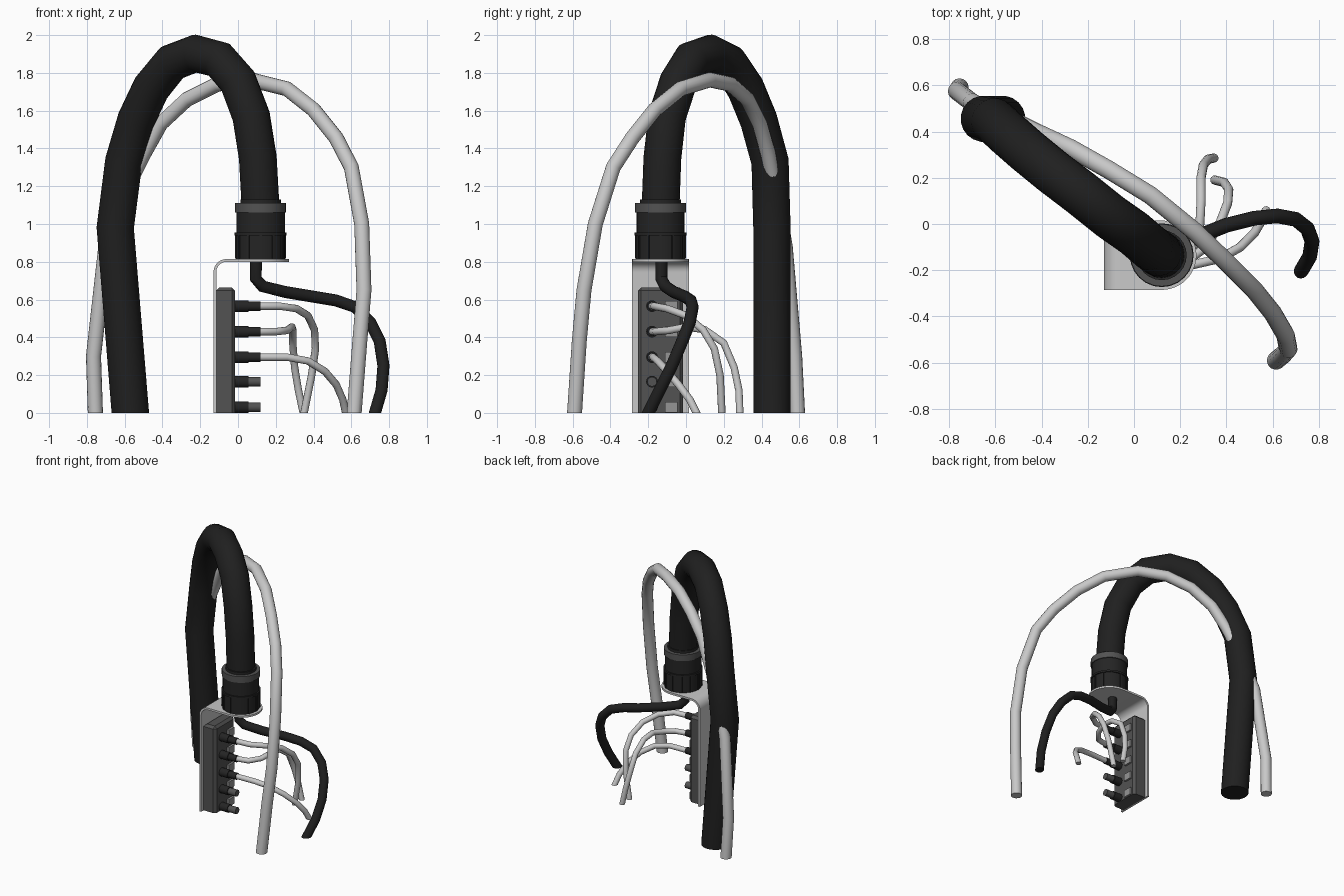
import bpy, bmesh, math
from mathutils import Vector, Matrix

if "Cube" in bpy.data.objects:
    bpy.data.objects.remove(bpy.data.objects["Cube"])


def material(name, v):
    m = bpy.data.materials.new(name)
    m.diffuse_color = (v, v, v, 1)
    m.use_nodes = True
    m.node_tree.nodes["Principled BSDF"].inputs["Base Color"].default_value = m.diffuse_color
    return m


BLACK = material("black rubber", 0.014)
COLLAR = material("black plastic", 0.018)
DARK = material("dark grey", 0.085)
LIGHT = material("light grey", 0.58)
SOCKET = material("mid grey", 0.3)


def finish(name, bm, mat, angle=35):
    """Cut everything flat at the floor, then make the object."""
    geom = bm.verts[:] + bm.edges[:] + bm.faces[:]
    cut = bmesh.ops.bisect_plane(bm, geom=geom, plane_co=(0, 0, 0),
                                 plane_no=(0, 0, 1), clear_inner=True)["geom_cut"]
    edges = [e for e in cut if isinstance(e, bmesh.types.BMEdge)]
    if edges:
        bmesh.ops.contextual_create(bm, geom=edges)
    bmesh.ops.recalc_face_normals(bm, faces=bm.faces[:])
    me = bpy.data.meshes.new(name)
    bm.to_mesh(me)
    bm.free()
    me.materials.append(mat)
    ob = bpy.data.objects.new(name, me)
    bpy.context.collection.objects.link(ob)
    bpy.ops.object.select_all(action='DESELECT')
    ob.select_set(True)
    bpy.context.view_layer.objects.active = ob
    bpy.ops.object.shade_smooth_by_angle(angle=math.radians(angle))
    return ob


def tube(name, pts, r, mat, sides=16):
    """Sweep a circle along the points; ends at the floor are cut flat."""
    pts = [Vector(p) for p in pts]
    if pts[0].z == 0:
        pts.insert(0, pts[0] + (pts[0] - pts[1]).normalized() * 0.06)
    if pts[-1].z == 0:
        pts.append(pts[-1] + (pts[-1] - pts[-2]).normalized() * 0.06)
    bm = bmesh.new()
    rings, n, last = [], len(pts), None
    for i, p in enumerate(pts):
        a = (p - pts[i - 1]).normalized() if i else Vector()
        b = (pts[i + 1] - p).normalized() if i < n - 1 else Vector()
        t = (a + b).normalized()
        if last is None:
            u = t.orthogonal().normalized()
        else:
            u = last - t * last.dot(t)
            u.normalize()
        last, w = u, t.cross(u)
        rings.append([bm.verts.new(p + r * (u * math.cos(k * math.tau / sides)
                                            + w * math.sin(k * math.tau / sides)))
                      for k in range(sides)])
    for q, s in zip(rings, rings[1:]):
        for k in range(sides):
            j = (k + 1) % sides
            bm.faces.new((q[k], q[j], s[j], s[k]))
    bm.faces.new(rings[0])
    bm.faces.new(rings[-1])
    return finish(name, bm, mat)


def box(name, lo, hi, mat, bevel=0):
    bm = bmesh.new()
    lo, hi = Vector(lo), Vector(hi)
    m = Matrix.Translation((lo + hi) / 2) @ Matrix.Diagonal((*(hi - lo), 1))
    bmesh.ops.create_cube(bm, size=1, matrix=m)
    if bevel:
        edges = [e for e in bm.edges if all(v.co.x > hi.x - 1e-4 for v in e.verts)
                 or all(v.co.z > hi.z - 1e-4 for v in e.verts)]
        bmesh.ops.bevel(bm, geom=edges, offset=bevel, segments=1, affect='EDGES')
    return finish(name, bm, mat, 20)


# thick hose arching into the collar
tube("thick_hose", [(-0.57, 0.455, 0), (-0.65, 0.455, 0.98), (-0.605, 0.445, 1.33),
                    (-0.54, 0.385, 1.55), (-0.46, 0.315, 1.72), (-0.35, 0.225, 1.855),
                    (-0.225, 0.13, 1.903), (-0.1, 0.03, 1.87), (0, -0.04, 1.755),
                    (0.07, -0.1, 1.57), (0.105, -0.125, 1.35), (0.12, -0.135, 1.08)],
     0.1, BLACK, 20)

# long grey pipe passing behind the hose
tube("grey_pipe", [(-0.755, 0.59, 0), (-0.765, 0.575, 0.3), (-0.70, 0.525, 0.88),
                   (-0.6, 0.475, 1.17), (-0.5, 0.435, 1.37), (-0.41, 0.39, 1.53),
                   (-0.27, 0.325, 1.66), (-0.11, 0.235, 1.74), (0.07, 0.125, 1.763),
                   (0.26, -0.03, 1.715), (0.40, -0.165, 1.605), (0.52, -0.285, 1.455),
                   (0.6, -0.385, 1.3), (0.655, -0.48, 1.0), (0.667, -0.54, 0.65),
                   (0.645, -0.565, 0.38), (0.615, -0.59, 0)], 0.04, LIGHT)

# black cable dropping out of the bracket
tube("black_cable", [(0.095, -0.13, 0.82), (0.095, -0.13, 0.71), (0.13, -0.11, 0.67),
                     (0.25, -0.065, 0.64), (0.4, -0.005, 0.615), (0.52, 0.025, 0.595),
                     (0.62, 0.035, 0.56), (0.7, 0.02, 0.48), (0.75, -0.02, 0.38),
                     (0.77, -0.075, 0.25), (0.76, -0.14, 0.12), (0.725, -0.2, 0)],
     0.032, BLACK)

# three thin signal cables
tube("thin_cable_top", [(0.1, -.18, .565), (0.22, -.17, .565), (0.31, -.10, .552),
                        (0.37, 0, .515), (0.405, .09, .44), (0.41, .15, .34),
                        (0.39, .18, .2), (0.35, .19, 0)], 0.02, LIGHT, 12)
tube("thin_cable_middle", [(0.1, -.18, .43), (0.2, -.16, .43), (0.26, -.09, .437),
                           (0.285, 0, .455), (0.29, .1, .44), (0.29, .2, .37),
                           (0.3, .255, .24), (0.32, .28, .12), (0.345, .285, 0)],
     0.02, LIGHT, 12)
tube("thin_cable_low", [(0.1, -.18, .295), (0.26, -.175, .295), (0.37, -.15, .275),
                        (0.46, -.1, .22), (0.52, -.04, .15), (0.555, .02, .07),
                        (0.57, .055, 0)], 0.02, LIGHT, 12)

# collar: stacked rings with grip ribs
CX, CY = 0.12, -0.135
for name, z0, z1, r, mat in (("collar_base", 0.815, 0.945, 0.13, COLLAR),
                             ("collar_band", 0.94, 0.955, 0.138, COLLAR),
                             ("collar_body", 0.95, 1.065, 0.128, COLLAR),
                             ("collar_ring", 1.062, 1.11, 0.135, DARK),
                             ("collar_neck", 1.10, 1.13, 0.108, COLLAR)):
    tube(name, [(CX, CY, z0), (CX, CY, z1)], r, mat, 24)
bm = bmesh.new()
for k in range(12):
    m = (Matrix.Translation((CX, CY, 0.88)) @ Matrix.Rotation(k * math.tau / 12, 4, 'Z')
         @ Matrix.Translation((0.128, 0, 0)) @ Matrix.Diagonal((0.014, 0.012, 0.125, 1)))
    bmesh.ops.create_cube(bm, size=1, matrix=m)
finish("collar_ribs", bm, COLLAR)

# bracket: bent sheet with rounded end
T, X0, TOP, R, HALF = 0.015, -0.13, 0.815, 0.07, 0.15
path = [(X0, 0, 1, 0)]
for k in range(7):
    a = math.pi - k * math.pi / 12
    path.append((X0 + R + R * math.cos(a), TOP - R + R * math.sin(a),
                 -math.cos(a), -math.sin(a)))
spans = [(x, z, nx, nz, HALF) for x, z, nx, nz in path]
for k in range(13):
    a = math.pi / 2 * k / 12
    spans.append((CX + HALF * math.sin(a), TOP, 0, -1, max(HALF * math.cos(a), 0.003)))
bm = bmesh.new()
rows = [[bm.verts.new((x + nx * d, CY + s * h, z + nz * d))
         for d, s in ((0, -1), (0, 1), (T, 1), (T, -1))] for x, z, nx, nz, h in spans]
for q, s in zip(rows, rows[1:]):
    for k in range(4):
        j = (k + 1) % 4
        bm.faces.new((q[k], q[j], s[j], s[k]))
bm.faces.new(rows[0])
bm.faces.new(rows[-1])
finish("bracket", bm, LIGHT)

# terminal block with a column of plugs and sockets
box("terminal_block", (-0.116, -0.255, -0.05), (-0.015, -0.015, 0.665), DARK, 0.018)
for i, z in enumerate((0.565, 0.43, 0.295, 0.165, 0.03)):
    tube(f"plug_{i}", [(-0.03, -0.18, z), (0.055, -0.18, z)], 0.031, COLLAR)
    tube(f"plug_tip_{i}", [(0.05, -0.18, z), (0.12, -0.18, z)], 0.025,
         COLLAR if i < 3 else DARK)
    box(f"socket_{i}", (-0.03, -0.11, z - 0.028), (0.0, -0.045, z + 0.028), SOCKET)
